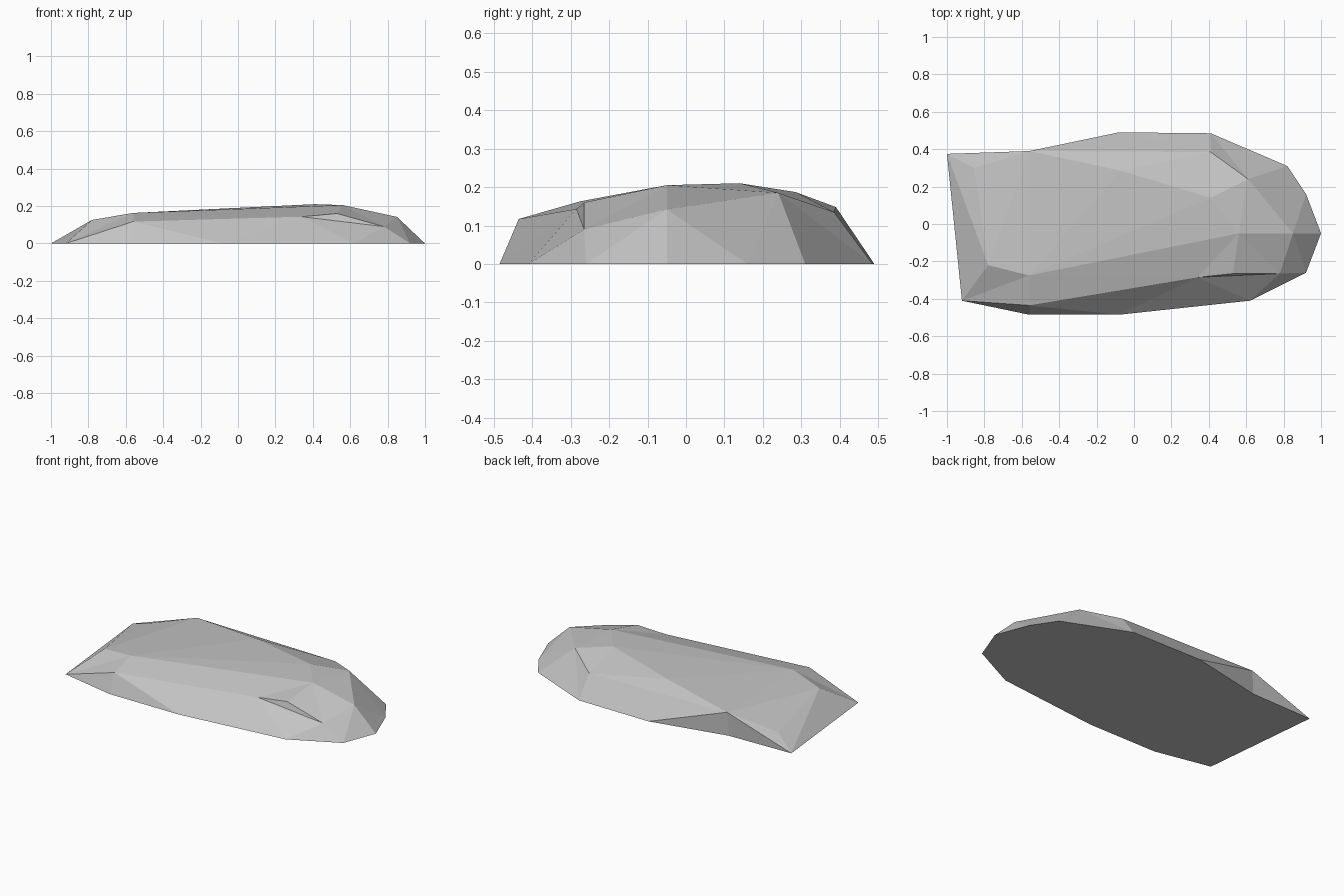
import bpy
import bmesh

cube = bpy.data.objects.get("Cube")
if cube:
    bpy.data.objects.remove(cube, do_unlink=True)

# Single stone colour
stone = bpy.data.materials.new("grey stone")
stone.use_nodes = True
grey = (0.55, 0.55, 0.55, 1)
stone.diffuse_color = grey
stone.node_tree.nodes["Principled BSDF"].inputs["Base Color"].default_value = grey

# Ground outline, clockwise from the back right corner, lettered a to l
outline = [(-1, .375), (-.57, .385), (-.08, .49), (.41, .485), (.82, .31), (.92, .16),
           (1, -.05), (.92, -.26), (.62, -.41), (-.08, -.485), (-.56, -.485), (-.92, -.41)]
corners = {name: (x, y, 0) for name, (x, y) in zip("abcdefghijkl", outline)}

# Shoulder corners, where the sides break over
corners.update(
    A=(-.855, .30, .067), B=(-.56, .39, .148), C=(.41, .385, .135), D=(.61, .24, .185),
    E=(.85, -.05, .142), F=(.78, -.265, .09), G=(.34, -.285, .143), H=(-.56, -.435, .117))

# Crown corners, around the sloping top
corners.update(
    P=(-.07, .285, .187), Q=(.41, .14, .21), R=(.56, -.05, .205), S=(.53, -.265, .16),
    T=(-.56, -.275, .163), U=(-.78, -.22, .126))

# Facets, each spelled by its corner letters
facets = {
    "base": "abcdefghijkl",
    "back": "abB aBA bcB cCB cdC deDC",
    "left_end": "efD fED fgE ghFE",
    "front": "hiF iGF FGS ijHG jkH klH",
    "right_end": "lTH lUT laU aAU ABU",
    "crown": "UBT BPT PQT QRT HTG TRG GRS SREF RED QDR QCD PCQ BCP",
}

bm = bmesh.new()
verts = {name: bm.verts.new(co) for name, co in corners.items()}
for group in facets.values():
    for facet in group.split():
        bm.faces.new([verts[name] for name in facet])
bmesh.ops.recalc_face_normals(bm, faces=bm.faces)
bmesh.ops.triangulate(bm, faces=[f for f in bm.faces if len(f.verts) == 4])

# Flat rock slab
mesh = bpy.data.meshes.new("rock_slab")
bm.to_mesh(mesh)
bm.free()
mesh.materials.append(stone)
rock = bpy.data.objects.new("rock_slab", mesh)
bpy.context.collection.objects.link(rock)
